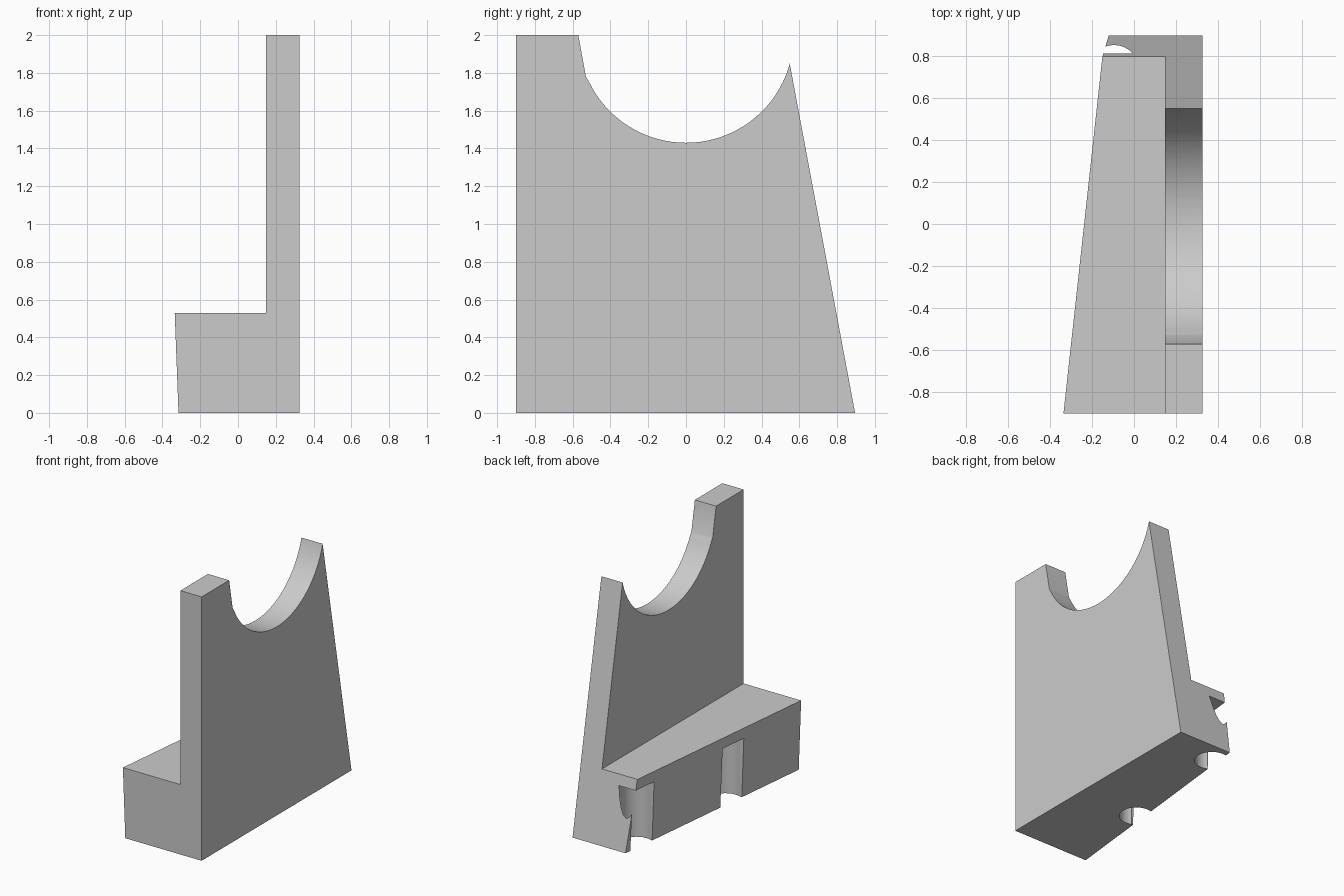
import bpy
import bmesh
from math import cos, sin, radians
from mathutils import Vector

cube = bpy.data.objects.get("Cube")
if cube:
    bpy.data.objects.remove(cube, do_unlink=True)

# Single flat colour
grey = bpy.data.materials.new("light grey")
grey.use_nodes = True
colour = (0.6, 0.6, 0.6, 1)
grey.diffuse_color = colour
grey.node_tree.nodes["Principled BSDF"].inputs["Base Color"].default_value = colour


def loft(name, start, end):
    """Solid between two matching outlines."""
    bm = bmesh.new()
    a = [bm.verts.new(p) for p in start]
    b = [bm.verts.new(p) for p in end]
    bm.faces.new(a)
    bm.faces.new(b[::-1])
    for i in range(len(a)):
        j = (i + 1) % len(a)
        bm.faces.new((a[j], a[i], b[i], b[j]))
    bmesh.ops.recalc_face_normals(bm, faces=bm.faces)
    bmesh.ops.triangulate(bm, faces=[f for f in bm.faces if len(f.verts) == 4])
    mesh = bpy.data.meshes.new(name)
    bm.to_mesh(mesh)
    bm.free()
    obj = bpy.data.objects.new(name, mesh)
    mesh.materials.append(grey)
    bpy.context.collection.objects.link(obj)
    return obj


def cut(target, cutter):
    """Subtract a cutter, then remove it."""
    cutter.hide_render = True
    mod = target.modifiers.new("cut", 'BOOLEAN')
    mod.operation = 'DIFFERENCE'
    mod.solver = 'EXACT'
    mod.object = cutter
    bpy.context.view_layer.objects.active = target
    bpy.ops.object.modifier_apply(modifier=mod.name)
    bpy.data.objects.remove(cutter, do_unlink=True)


# Bracket body: L section with tapered foot and leaning back
INNER, OUTER, STEP, TOP = 0.147, 0.325, 0.53, 2.0


def section(foot_low, foot_high, y_at):
    outline = [(foot_low, 0), (OUTER, 0), (OUTER, TOP),
               (INNER, TOP), (INNER, STEP), (foot_high, STEP)]
    return [Vector((x, y_at(z), z)) for x, z in outline]


bracket = loft("cradle_bracket",
               section(-0.315, -0.335, lambda z: -0.9),
               section(-0.12, -0.15, lambda z: 0.895 - 0.187 * z))

# Round cradle through the tall plate
arc = [(-0.61, 2.22), (-0.53, 1.78)]
arc += [(0.57 * cos(radians(a)), TOP + 0.57 * sin(radians(a)))
        for a in range(206, 361, 4)]
arc += [(0.57, TOP), (0.57, 2.22)]
cut(bracket, loft("cradle_cutter",
                  [(0, y, z) for y, z in arc],
                  [(0.5, y, z) for y, z in arc]))

# Vertical half-round notches in the foot, closed at the top
for x, y in ((-0.19, -0.2), (-0.095, 0.73)):
    r = 0.12
    ring = [(x - 0.3, y - r + 0.01), (x - 0.05, y - r + 0.01)]
    ring += [(x + r * cos(radians(a)), y + r * sin(radians(a)))
             for a in range(-114, 115, 12)]
    ring += [(x - 0.05, y + r - 0.01), (x - 0.3, y + r - 0.01)]
    cut(bracket, loft("notch_cutter",
                      [(px, py, -0.1) for px, py in ring],
                      [(px, py, 0.45) for px, py in ring]))

bpy.ops.object.select_all(action='DESELECT')
bracket.select_set(True)
bpy.context.view_layer.objects.active = bracket
bpy.ops.object.shade_smooth_by_angle(angle=radians(30))
